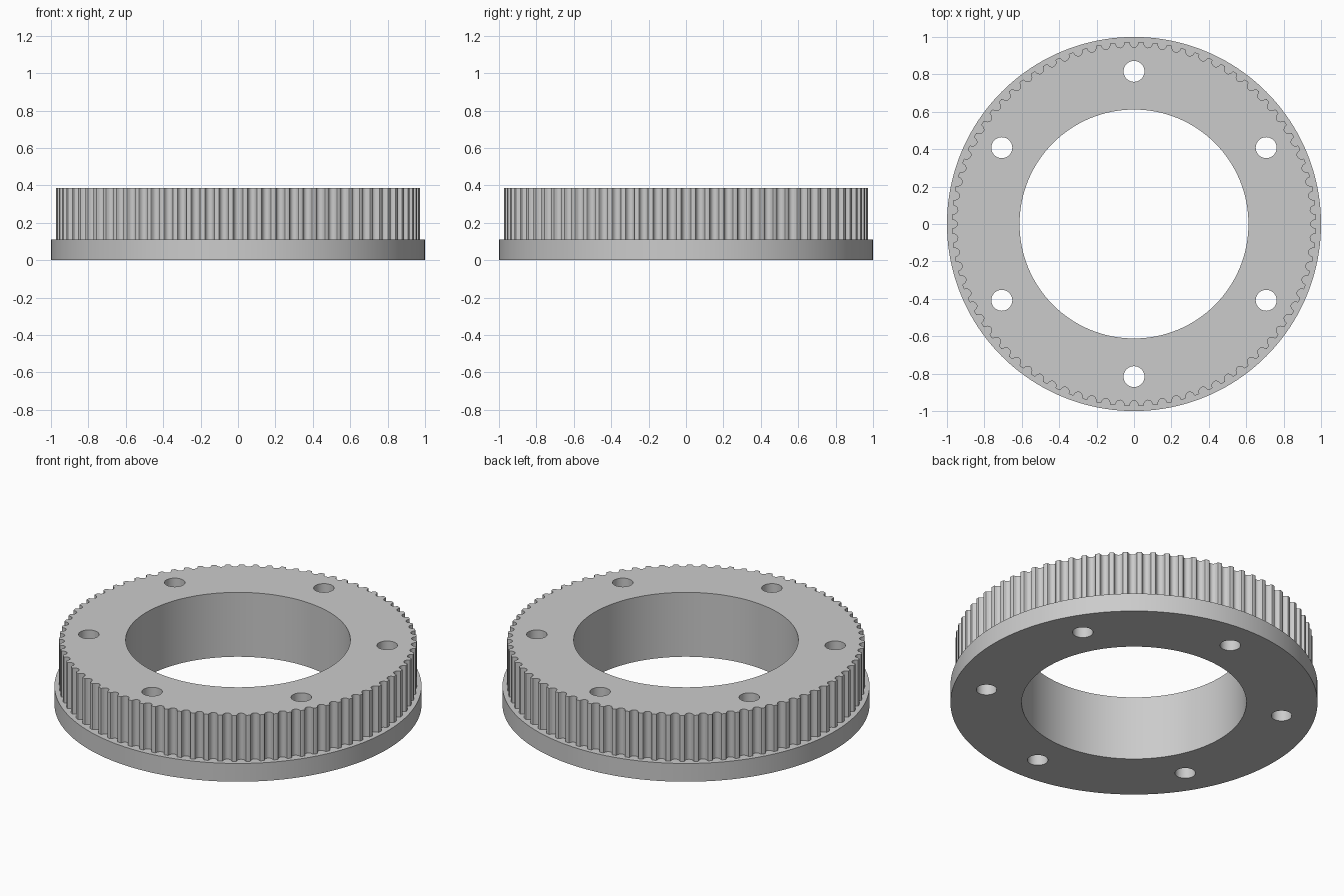
import bpy, bmesh
from math import sin, cos, pi, radians

cube = bpy.data.objects.get("Cube")
if cube:
    bpy.data.objects.remove(cube, do_unlink=True)

FLANGE_TOP, TOP = 0.11, 0.387
TEETH, TIP_R = 80, 0.974
GROOVE_HALF, GROOVE_DEPTH = 0.0295, 0.029


def circle(radius, count, cx=0.0, cy=0.0):
    return [(cx + radius * cos(2 * pi * i / count),
             cy + radius * sin(2 * pi * i / count)) for i in range(count)]


def toothed_outline():
    # Rounded groove: (share of half width, share of depth), mirrored
    half = [(1, 0), (.87, .05), (.8, .17), (.73, .45), (.6, .7), (.33, .92)]
    groove = [(-w, d) for w, d in half] + [(0, 1)] + half[::-1]
    points = []
    for i in range(TEETH):
        for w, d in groove:
            a = 2 * pi * i / TEETH + w * GROOVE_HALF / TIP_R
            r = TIP_R - d * GROOVE_DEPTH
            points.append((r * cos(a), r * sin(a)))
    return points


bm = bmesh.new()


def ring(points, z):
    verts = [bm.verts.new((x, y, z)) for x, y in points]
    for i, v in enumerate(verts):
        bm.edges.new((verts[i - 1], v))
    return verts


def wall(low, high):
    for i in range(len(low)):
        bm.faces.new((low[i - 1], low[i], high[i], high[i - 1]))


def cap(rings):
    edges = [bm.edges.get((r[i - 1], r[i])) for r in rings for i in range(len(r))]
    bmesh.ops.triangle_fill(bm, use_beauty=True, edges=edges, normal=(0, 0, 1))


# Flange rim and toothed rim
rim_low, rim_high = ring(circle(1, 160), 0), ring(circle(1, 160), FLANGE_TOP)
teeth = toothed_outline()
teeth_low, teeth_high = ring(teeth, FLANGE_TOP), ring(teeth, TOP)
wall(rim_low, rim_high)
wall(teeth_low, teeth_high)

# Central bore and six bolt holes
openings = [circle(0.612, 128)]
for k in range(6):
    a = radians(30 + 60 * k)
    openings.append(circle(0.056, 32, 0.816 * cos(a), 0.816 * sin(a)))
lows = [ring(o, 0) for o in openings]
highs = [ring(o, TOP) for o in openings]
for low, high in zip(lows, highs):
    wall(low, high)

# Underside, flange ledge and top face
cap([rim_low] + lows)
cap([rim_high, teeth_low])
cap([teeth_high] + highs)
bmesh.ops.recalc_face_normals(bm, faces=bm.faces)

mesh = bpy.data.meshes.new("toothed_ring")
bm.to_mesh(mesh)
bm.free()
pulley = bpy.data.objects.new("toothed_ring", mesh)
bpy.context.collection.objects.link(pulley)

# Plain grey finish
grey = bpy.data.materials.new("grey")
grey.use_nodes = True
colour = (0.6, 0.6, 0.6, 1)
grey.diffuse_color = colour
for node in grey.node_tree.nodes:
    if node.type == 'BSDF_PRINCIPLED':
        node.inputs["Base Color"].default_value = colour
mesh.materials.append(grey)

bpy.ops.object.select_all(action='DESELECT')
pulley.select_set(True)
bpy.context.view_layer.objects.active = pulley
bpy.ops.object.shade_smooth_by_angle(angle=radians(30))
